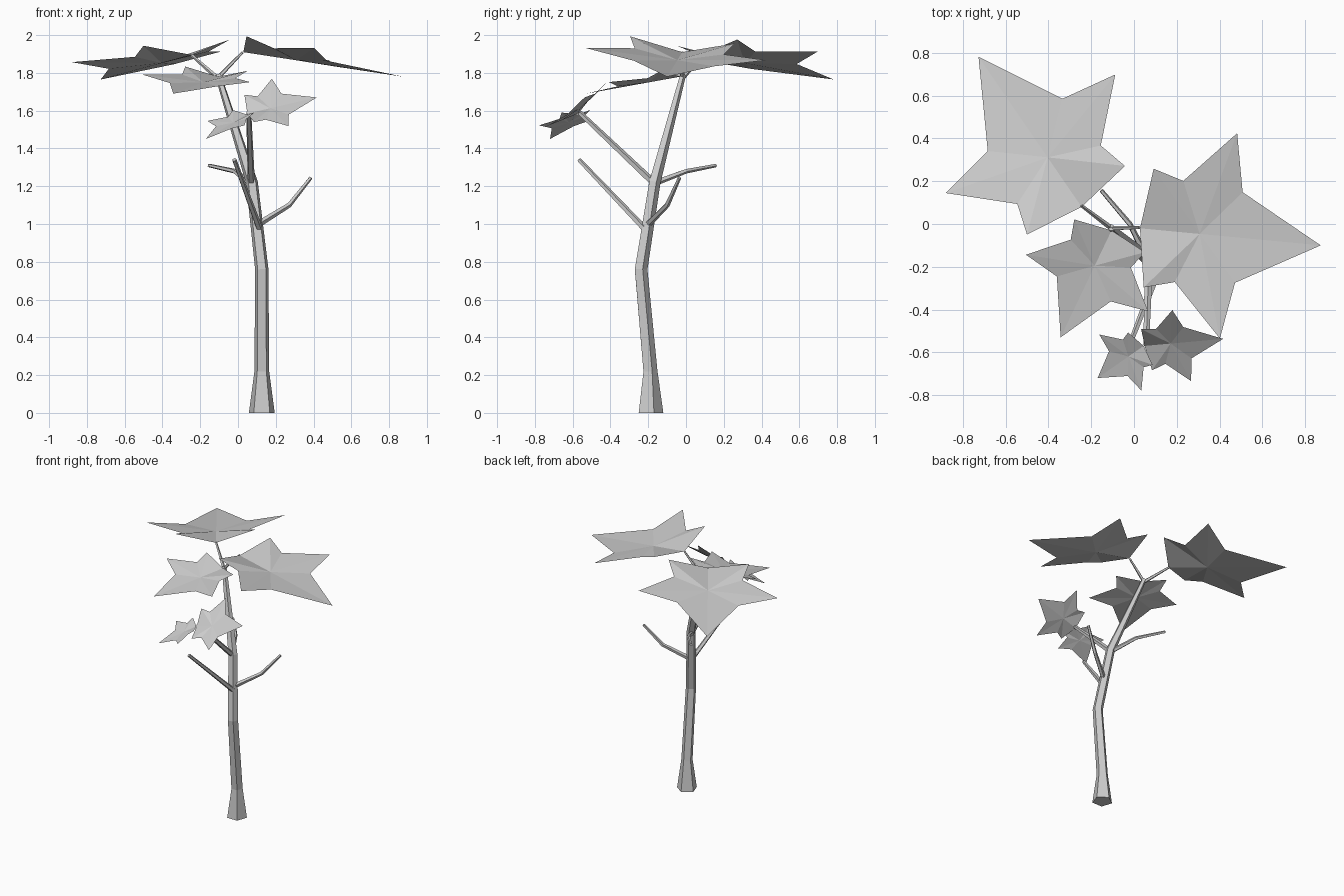
import bpy, bmesh, math
from mathutils import Vector

if "Cube" in bpy.data.objects:
    bpy.data.objects.remove(bpy.data.objects["Cube"])


def finish(name, bm):
    me = bpy.data.meshes.new(name)
    bm.to_mesh(me)
    bm.free()
    ob = bpy.data.objects.new(name, me)
    bpy.context.collection.objects.link(ob)
    return ob


def tube(name, path, sides=5):
    """Faceted limb along a path of (x, y, z, radius)."""
    bm = bmesh.new()
    pts = [Vector(p[:3]) for p in path]
    rings = []
    for i, p in enumerate(pts):
        d_in = (p - pts[i - 1]).normalized() if i else Vector()
        d_out = (pts[i + 1] - p).normalized() if i < len(pts) - 1 else Vector()
        t = (d_in + d_out).normalized()
        a = (Vector((1, 0, 0)) - t * t.x).normalized()
        b = t.cross(a)
        ring = []
        for k in range(sides):
            ang = math.pi / 2 + 2 * math.pi * k / sides
            ring.append(bm.verts.new(p + path[i][3] * (a * math.cos(ang) + b * math.sin(ang))))
        rings.append(ring)
    for r0, r1 in zip(rings, rings[1:]):
        for k in range(sides):
            n = (k + 1) % sides
            bm.faces.new((r0[k], r0[n], r1[n], r1[k]))
    bm.faces.new(rings[0][::-1])
    bm.faces.new(rings[-1])
    return finish(name, bm)


# half outline of a unit leaf from base to tip: (along, sideways, up)
HALF = [(0.035, 0.325, 0.082), (0.21, 0.277, 0.037), (0.48, 0.562, 0.062), (0.545, 0.248, 0.012)]
CENTRE = (0.33, 0, 0.0)


def leaf(name, base, tip, across):
    """Five-lobed leaf folded along its midrib; across points to its right side."""
    base, tip = Vector(base), Vector(tip)
    length = (tip - base).length
    u = (tip - base).normalized()
    r = Vector(across)
    r = (r - u * r.dot(u)).normalized()
    up = r.cross(u)
    outline = [(0, 0, 0)] + HALF + [(1, 0, 0)] + [(a, -s, h) for a, s, h in reversed(HALF)]
    bm = bmesh.new()
    vs = [bm.verts.new(base + length * (u * a + r * s + up * h)) for a, s, h in outline + [CENTRE]]
    c = vs.pop()
    for k in range(len(vs)):
        # the outline starts along the right side, so this winding faces up
        bm.faces.new((c, vs[k], vs[(k + 1) % len(vs)]))
    return finish(name, bm)


# trunk with flared foot
tube("trunk", [(0.126, -0.192, 0, 0.072), (0.126, -0.192, 0.22, 0.041), (0.126, -0.241, 0.76, 0.037),
               (0.074, -0.168, 1.22, 0.033), (-0.106, -0.017, 1.79, 0.017)])

# bare branches
tube("front_branch", [(0.112, -0.225, 0.98, 0.018), (-0.02, -0.567, 1.34, 0.012)])
tube("right_branch", [(0.11, -0.20, 1.0, 0.018), (0.27, -0.10, 1.10, 0.014), (0.385, -0.035, 1.245, 0.010)])
tube("back_branch", [(0.06, -0.16, 1.22, 0.017), (-0.02, 0.0, 1.28, 0.013), (-0.153, 0.157, 1.31, 0.010)])

# leaf-bearing branch and top twigs
tube("leaf_branch", [(0.07, -0.18, 1.225, 0.020), (0.057, -0.565, 1.59, 0.014)])
tube("twig_right", [(-0.11, -0.02, 1.77, 0.012), (0.025, -0.017, 1.91, 0.007)])
tube("twig_left", [(-0.105, -0.02, 1.77, 0.013), (-0.247, 0.087, 1.895, 0.008)])

# leaves
leaf("leaf_back_left", (-0.245, 0.08, 1.895), (-0.727, 0.782, 1.765), (0.775, 0.55, 0.055))
leaf("leaf_right", (0.028, -0.02, 1.91), (0.873, -0.10, 1.78), (-0.08, -0.95, 0.065))
leaf("leaf_front_left", (-0.105, -0.03, 1.78), (-0.343, -0.53, 1.69), (-0.575, 0.24, 0.035))
leaf("leaf_low_right", (0.05, -0.57, 1.585), (0.417, -0.537, 1.67), (0.08, -0.33, -0.25))
leaf("leaf_low_left", (0.045, -0.57, 1.58), (-0.17, -0.72, 1.45), (-0.205, 0.26, 0.02))
